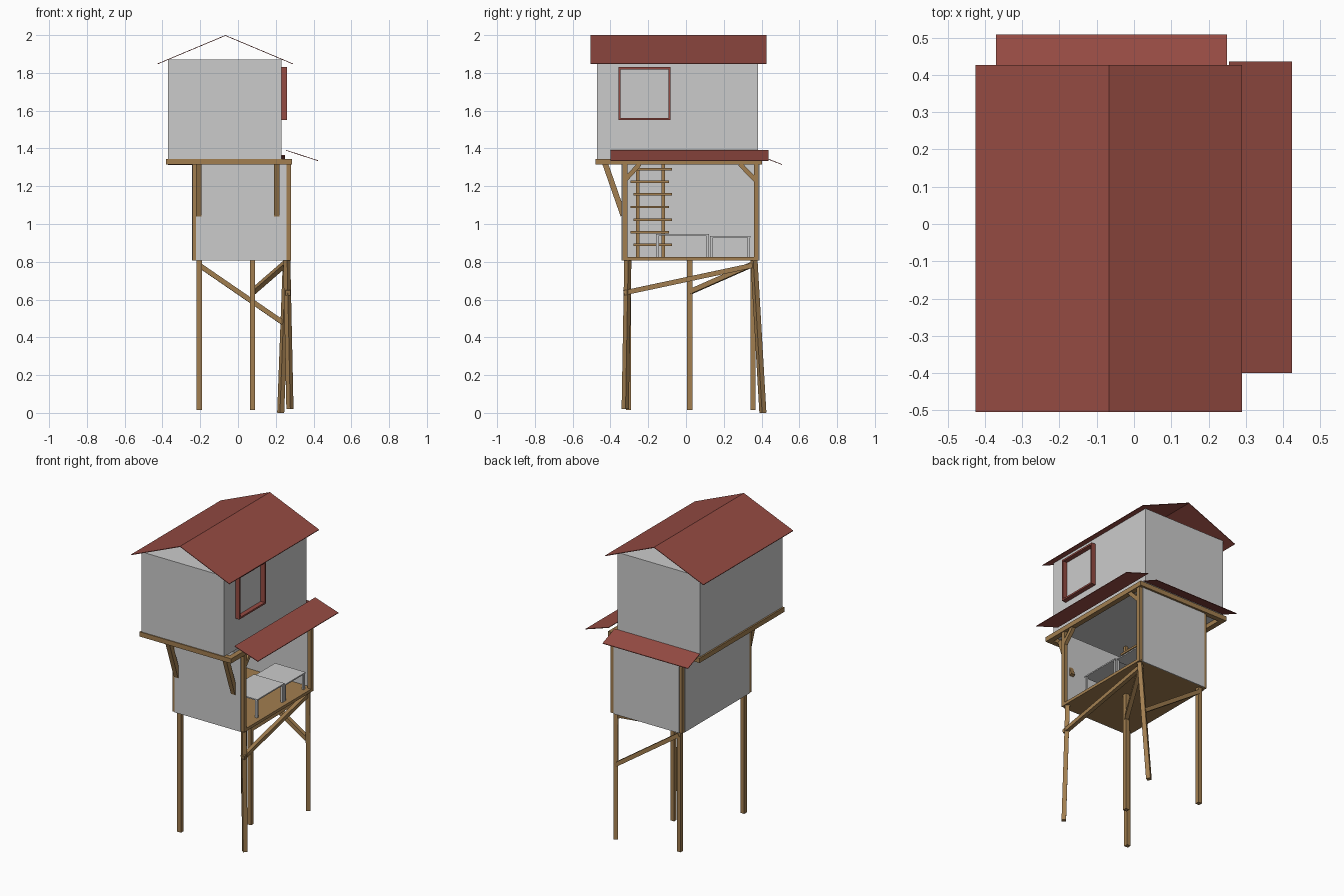
import bpy, bmesh
from mathutils import Vector

if "Cube" in bpy.data.objects:
    bpy.data.objects.remove(bpy.data.objects["Cube"])

def material(name, rgb):
    m = bpy.data.materials.new(name)
    m.diffuse_color = (*rgb, 1)
    m.use_nodes = True
    m.node_tree.nodes["Principled BSDF"].inputs["Base Color"].default_value = m.diffuse_color
    return m

WOOD = material("wood", (0.36, 0.21, 0.08))
RED = material("red_roofing", (0.30, 0.07, 0.055))

def make(name, bm, mat=None):
    bmesh.ops.recalc_face_normals(bm, faces=bm.faces)
    me = bpy.data.meshes.new(name)
    bm.to_mesh(me)
    bm.free()
    ob = bpy.data.objects.new(name, me)
    bpy.context.collection.objects.link(ob)
    if mat:
        me.materials.append(mat)
    return ob

def box(name, x, y, z, mat=None):
    """Axis-aligned box from (min, max) ranges."""
    bm = bmesh.new()
    bmesh.ops.create_cube(bm, size=1)
    for v in bm.verts:
        v.co = [r[0] + (c + 0.5) * (r[1] - r[0]) for c, r in zip(v.co, (x, y, z))]
    return make(name, bm, mat)

def beam(name, a, b, w=0.026, mat=WOOD):
    """Square timber between two points."""
    a, b = Vector(a), Vector(b)
    d = b - a
    bm = bmesh.new()
    bmesh.ops.create_cube(bm, size=1)
    side = d.cross(Vector((0, 0, 1)))
    side = side.normalized() if side.length > 1e-5 else Vector((1, 0, 0))
    up = side.cross(d).normalized()
    for v in bm.verts:
        v.co = a + d * (v.co.z + 0.5) + (side * v.co.x + up * v.co.y) * w
    return make(name, bm, mat)

def sheet(name, profile, axis, lo, hi, mat=RED, t=0.004):
    """Thin sheet: a profile of (horizontal, z) points swept along x or y."""
    bm = bmesh.new()
    pt = (lambda h, s, z: (h, s, z)) if axis == "y" else (lambda h, s, z: (s, h, z))
    ring = profile + [(h, z - t) for h, z in reversed(profile)]
    rows = [[bm.verts.new(pt(h, s, z)) for h, z in ring] for s in (lo, hi)]
    n, k = len(ring), len(profile)
    for i in range(n):
        j = (i + 1) % n
        bm.faces.new((rows[0][i], rows[0][j], rows[1][j], rows[1][i]))
    for r in rows:
        for i in range(k - 1):
            bm.faces.new((r[i], r[i + 1], r[n - 2 - i], r[n - 1 - i]))
    return make(name, bm, mat)

# Upper cabin with open-gabled roof and two awnings
box("upper_cabin", (-0.37, 0.23), (-0.472, 0.382), (1.342, 1.87))
sheet("main_roof", [(-0.425, 1.85), (-0.067, 2.0), (0.29, 1.85)], "y", -0.505, 0.427)
sheet("right_awning", [(0.255, 1.392), (0.424, 1.337)], "y", -0.40, 0.436)
sheet("back_awning", [(0.385, 1.365), (0.508, 1.317)], "x", -0.37, 0.25)

# Window frame
WY, WZ, WX, T = (-0.357, -0.082), (1.55, 1.83), (0.228, 0.26), 0.011
for i, z in enumerate(((WZ[0], WZ[0] + T), (WZ[1] - T, WZ[1]))):
    box(f"window_rail_{i}", WX, WY, z, RED)
for i, y in enumerate(((WY[0], WY[0] + T), (WY[1] - T, WY[1]))):
    box(f"window_stile_{i}", WX, y, WZ, RED)

# Beam frame under the cabin
BX, BY, BZ, W = (-0.38, 0.285), (-0.478, 0.402), (1.314, 1.345), 0.034
for i, y in enumerate(((BY[0], BY[0] + W), (BY[1] - W, BY[1]))):
    box(f"cross_beam_{i}", BX, y, BZ, WOOD)
for i, x in enumerate(((BX[0], BX[0] + W), (BX[1] - W, BX[1]))):
    box(f"side_beam_{i}", x, BY, BZ, WOOD)

# Lower room: floor, corner posts, three walls (right side open)
box("lower_floor", (-0.24, 0.28), (-0.336, 0.384), (0.806, 0.825), WOOD)
for x in (-0.227, 0.267):
    for y in (-0.324, 0.372):
        beam("corner_post", (x, y, 0.815), (x, y, 1.32))
box("front_wall", (-0.222, 0.256), (-0.341, -0.336), (0.806, 1.316))
box("back_wall", (-0.222, 0.256), (0.384, 0.389), (0.806, 1.316))
box("left_wall", (-0.243, -0.238), (-0.312, 0.36), (0.806, 1.316))

# Front brackets and corner braces
for x in (-0.208, 0.206):
    beam("front_bracket", (x, -0.428, 1.32), (x, -0.332, 1.045), 0.03)
beam("corner_brace_front", (0.267, -0.325, 1.23), (0.267, -0.245, 1.318), 0.024)
beam("corner_brace_back", (0.267, 0.37, 1.23), (0.267, 0.285, 1.318), 0.024)

# Ladder inside
for y in (-0.256, -0.12):
    beam("ladder_rail", (-0.15, y, 0.82), (-0.15, y, 1.34), 0.02)
for i in range(7):
    s = 0.008 * (-1) ** i
    beam("ladder_rung", (-0.135, -0.285 + s, 0.89 + i * 0.0667),
         (-0.135, -0.083 + s, 0.89 + i * 0.0667), 0.013)

# Two tables
for n, (y0, y1, z) in enumerate(((-0.16, 0.122, 0.947), (0.128, 0.342, 0.936))):
    box(f"table_top_{n}", (0.03, 0.252), (y0, y1), (z - 0.008, z))
    for x in (0.04, 0.242):
        for y in (y0 + 0.009, y1 - 0.009):
            beam(f"table_leg_{n}", (x, y, 0.82), (x, y, z - 0.004), 0.014, None)

# Stilts and diagonal braces
stilts = {
    "front_left": ((-0.205, -0.305, 0.015), (-0.205, -0.305, 0.81)),
    "front_right": ((0.275, -0.322, 0.02), (0.258, -0.308, 0.81)),
    "middle": ((0.077, 0.02, 0.015), (0.077, 0.02, 0.81)),
    "back_left": ((-0.205, 0.355, 0.015), (-0.205, 0.355, 0.81)),
    "back_right": ((0.226, 0.407, 0.0), (0.256, 0.36, 0.81)),
}
for name, (a, b) in stilts.items():
    beam(f"{name}_stilt", a, b, 0.027)
beam("right_stilt_brace", (0.265, -0.33, 0.635), (0.25, 0.372, 0.785), 0.026)
beam("back_stilt_brace", (-0.205, 0.36, 0.782), (0.242, 0.384, 0.475), 0.026)
beam("middle_stilt_brace", (0.077, 0.02, 0.64), (0.25, 0.36, 0.79), 0.026)
